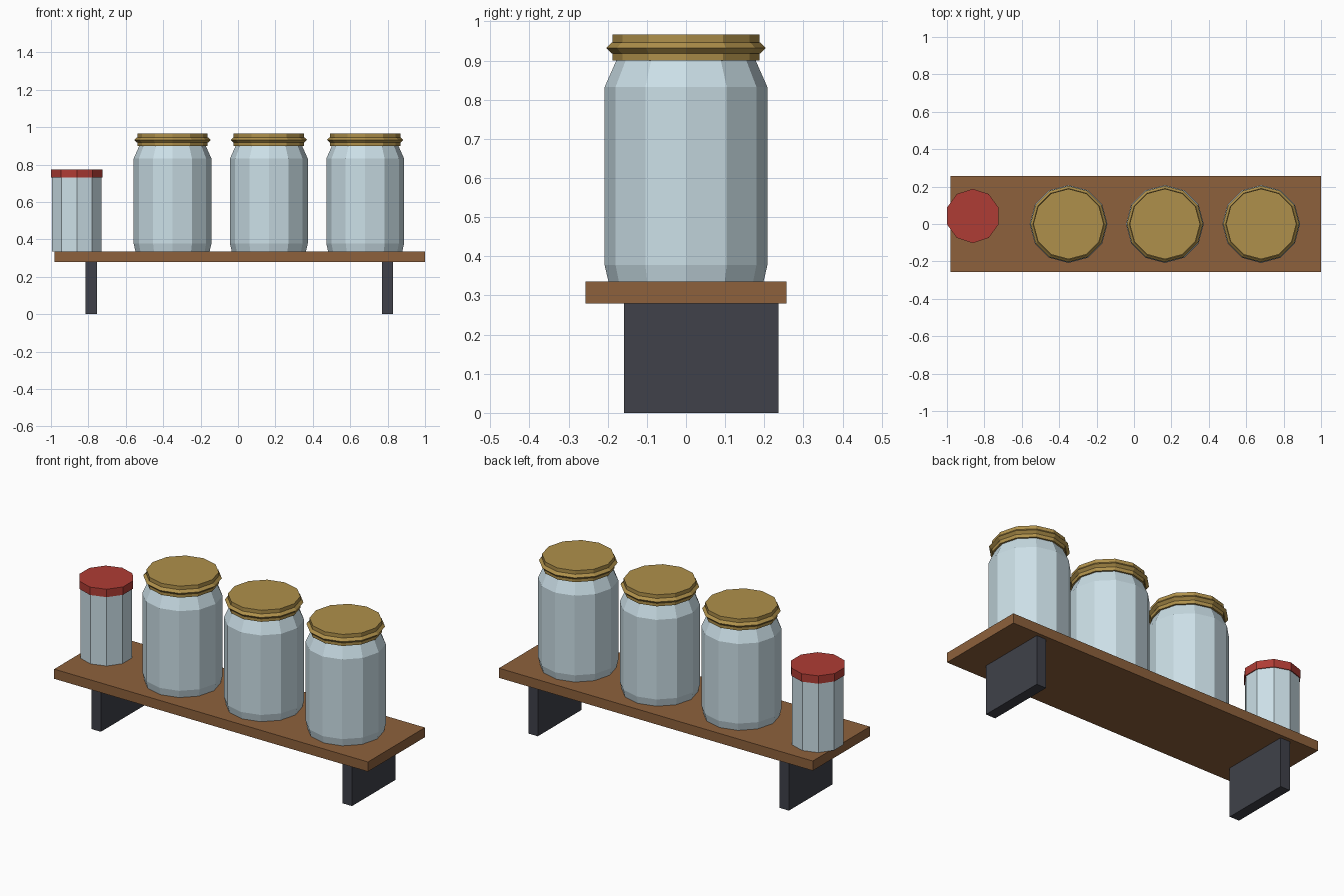
import bpy, bmesh, math

if "Cube" in bpy.data.objects:
    bpy.data.objects.remove(bpy.data.objects["Cube"])


def make_material(name, rgb):
    m = bpy.data.materials.new(name)
    m.diffuse_color = (*rgb, 1)
    m.use_nodes = True
    m.node_tree.nodes["Principled BSDF"].inputs["Base Color"].default_value = m.diffuse_color
    return m


WOOD = make_material("wood", (0.27, 0.12, 0.045))
METAL = make_material("dark_metal", (0.05, 0.053, 0.067))
GLASS = make_material("glass", (0.60, 0.74, 0.80))
BRASS = make_material("brass", (0.43, 0.28, 0.07))
RED = make_material("red_lid", (0.43, 0.045, 0.035))

BOARD_TOP = 0.335


def finish(name, bm, mat):
    bmesh.ops.recalc_face_normals(bm, faces=bm.faces[:])
    me = bpy.data.meshes.new(name)
    bm.to_mesh(me)
    bm.free()
    me.materials.append(mat)
    ob = bpy.data.objects.new(name, me)
    bpy.context.collection.objects.link(ob)
    return ob


def box(name, lo, hi, mat):
    bm = bmesh.new()
    bmesh.ops.create_cube(bm, size=1)
    for v in bm.verts:
        v.co = [(a + b) / 2 + c * (b - a) for a, b, c in zip(lo, hi, v.co)]
    return finish(name, bm, mat)


def lathe(name, profile, sides, x, y, mat, closed=False):
    """Faceted turned part from (radius, z) points, first corner on +y."""
    bm = bmesh.new()
    rings = []
    for r, z in profile:
        angles = [math.pi / 2 + math.tau * i / sides for i in range(sides)]
        rings.append([bm.verts.new((x + r * math.cos(a), y + r * math.sin(a), z))
                      for a in angles])
    pairs = list(zip(rings, rings[1:]))
    if closed:
        pairs.append((rings[-1], rings[0]))
    else:
        bm.faces.new(rings[0])
        bm.faces.new(rings[-1])
    for a, b in pairs:
        for i in range(sides):
            j = (i + 1) % sides
            bm.faces.new((a[i], a[j], b[j], b[i]))
    return finish(name, bm, mat)


# Shelf board and its two supports
box("shelf_board", (-0.98, -0.257, 0.28), (1.0, 0.257, BOARD_TOP), WOOD)
for side, x in (("left", -0.785), ("right", 0.80)):
    box(side + "_bracket", (x - 0.03, -0.158, 0), (x + 0.03, 0.236, 0.28), METAL)

# Three large jars with a ridged brass lid
for i in range(3):
    x = -0.35 + 0.515 * i
    n = str(i + 1)
    lathe("large_jar_" + n, [(0.198, BOARD_TOP), (0.208, 0.378), (0.208, 0.832),
                             (0.178, 0.90)], 12, x, 0, GLASS)
    lathe("large_lid_" + n, [(0.188, 0.90), (0.188, 0.966)], 12, x, 0, BRASS)
    lathe("lid_ridge_" + n, [(0.204, 0.932), (0.19, 0.946), (0.176, 0.932),
                             (0.19, 0.918)], 12, x, 0, BRASS, closed=True)

# Small jar with a red lid
lathe("small_jar", [(0.14, BOARD_TOP), (0.14, 0.73)], 10, -0.862, 0.043, GLASS)
lathe("small_lid", [(0.145, 0.73), (0.145, 0.775)], 10, -0.862, 0.043, RED)
